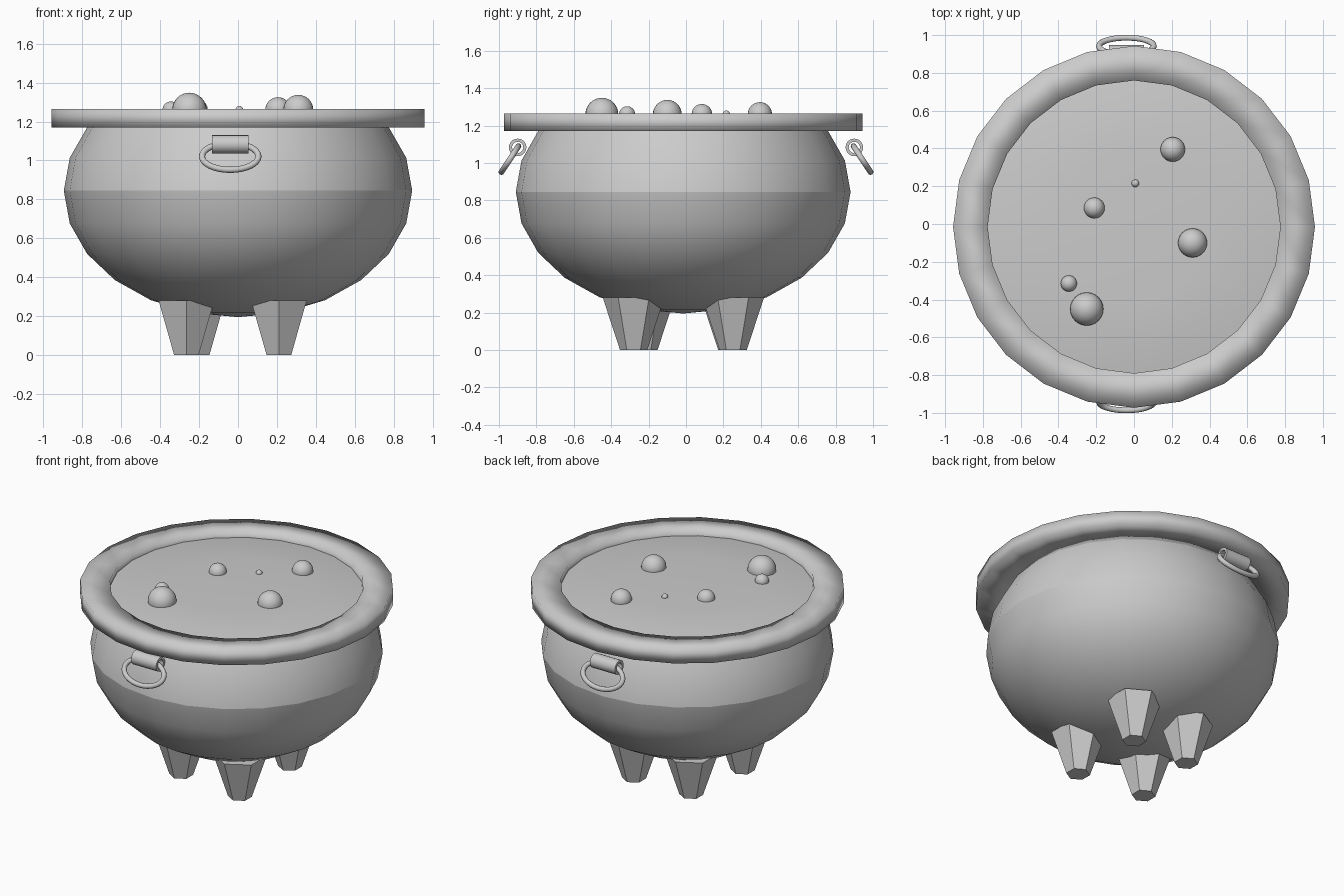
import bpy, bmesh, math
from mathutils import Vector

if "Cube" in bpy.data.objects:
    bpy.data.objects.remove(bpy.data.objects["Cube"])

CY = -0.015   # pot axis sits slightly forward of the handles' midpoint
SIDES = 24


def finish(bm, name, smooth=True, loc=(0, 0, 0)):
    bmesh.ops.remove_doubles(bm, verts=bm.verts, dist=1e-5)
    bmesh.ops.recalc_face_normals(bm, faces=bm.faces)
    for f in bm.faces:
        f.smooth = smooth
    me = bpy.data.meshes.new(name)
    bm.to_mesh(me)
    bm.free()
    ob = bpy.data.objects.new(name, me)
    ob.location = loc
    bpy.context.collection.objects.link(ob)
    return ob


def lathe(profile, closed=False):
    """Spin (radius, z) points around z."""
    bm = bmesh.new()
    rings = []
    for r, z in profile:
        rings.append([bm.verts.new((r * math.cos(2 * math.pi * i / SIDES),
                                    r * math.sin(2 * math.pi * i / SIDES), z))
                      for i in range(SIDES)] if r > 0 else [bm.verts.new((0, 0, z))] * SIDES)
    pairs = list(zip(rings, rings[1:])) + ([(rings[-1], rings[0])] if closed else [])
    for a, b in pairs:
        for i in range(SIDES):
            j = (i + 1) % SIDES
            bm.faces.new(list(dict.fromkeys([a[i], a[j], b[j], b[i]])))
    return bm


def sweep(rings, name):
    """Skin a closed loop of closed rings."""
    bm = bmesh.new()
    vs = [[bm.verts.new(p) for p in ring] for ring in rings]
    n, m = len(vs), len(vs[0])
    for i in range(n):
        for j in range(m):
            bm.faces.new((vs[i][j], vs[(i + 1) % n][j],
                          vs[(i + 1) % n][(j + 1) % m], vs[i][(j + 1) % m]))
    return finish(bm, name)


# Bowl: flattened sphere cut off at 30 degrees, with a crease at the equator
bowl_profile = [(0.895 * math.cos(math.radians(a)) if a > -90 else 0,
                 0.845 + 0.65 * math.sin(math.radians(a))) for a in range(-90, 31, 15)]
bm = lathe(bowl_profile)
for e in bm.edges:
    if all(abs(v.co.z - 0.845) < 1e-4 for v in e.verts):
        e.smooth = False
finish(bm, "bowl", loc=(0, CY, 0))

# Rim: square section, softly shaded
finish(lathe([(0.775, 1.17), (0.958, 1.17), (0.958, 1.265), (0.775, 1.265)], closed=True),
       "rim", loc=(0, CY, 0))

# Liquid: very shallow dome inside the rim
finish(lathe([(0.775, 1.225), (0.6, 1.25), (0.4, 1.258), (0, 1.26)]), "liquid", loc=(0, CY, 0))

# Bubbles, half sunk in the liquid
for i, (x, y, r) in enumerate([(-0.25, -0.45, 0.088), (0.31, -0.1, 0.077), (0.205, 0.395, 0.065),
                               (-0.21, 0.085, 0.055), (-0.345, -0.315, 0.043), (0.007, 0.215, 0.02)]):
    bm = bmesh.new()
    bmesh.ops.create_uvsphere(bm, u_segments=24, v_segments=16, radius=r)
    finish(bm, f"bubble_{i + 1}", loc=(x, y, 1.26))

# Legs: tapered six-sided feet
for i, (x, y) in enumerate([(0.21, -0.28), (-0.265, -0.225), (0.21, 0.252), (-0.21, 0.245)]):
    bm = bmesh.new()
    bmesh.ops.create_cone(bm, cap_ends=True, segments=6, radius1=0.073, radius2=0.165, depth=0.28)
    finish(bm, f"leg_{i + 1}", smooth=False, loc=(x, y, 0.14))

# Handles: a hollow sleeve on the bowl with an oval ring hanging through it
HX = -0.04
for side, label in ((-1, "front"), (1, "back")):
    hinge = Vector((HX, side * 0.9, 1.083))
    section = [(-0.093, 0.047), (0.093, 0.047), (0.093, 0.03), (-0.093, 0.03)]
    sleeve = sweep([[hinge + Vector((dx, r * math.cos(t), r * math.sin(t))) for dx, r in section]
                    for t in (2 * math.pi * k / 20 for k in range(20))], f"{label}_handle_sleeve")
    bpy.context.view_layer.objects.active = sleeve
    sleeve.select_set(True)
    bpy.ops.object.shade_smooth_by_angle(angle=math.radians(40))
    sleeve.select_set(False)

    down = Vector((0, side * 0.55, -0.835)).normalized()
    across = Vector((1, 0, 0))
    normal = across.cross(down)
    centre = hinge + down * 0.075
    rings = []
    for k in range(32):
        t = 2 * math.pi * k / 32
        out = (across * math.cos(t) / 0.145 + down * math.sin(t) / 0.082).normalized()
        p = centre + across * 0.145 * math.cos(t) + down * 0.082 * math.sin(t)
        rings.append([p + 0.016 * (out * math.cos(u) + normal * math.sin(u))
                      for u in (2 * math.pi * q / 10 for q in range(10))])
    sweep(rings, f"{label}_handle_ring")
